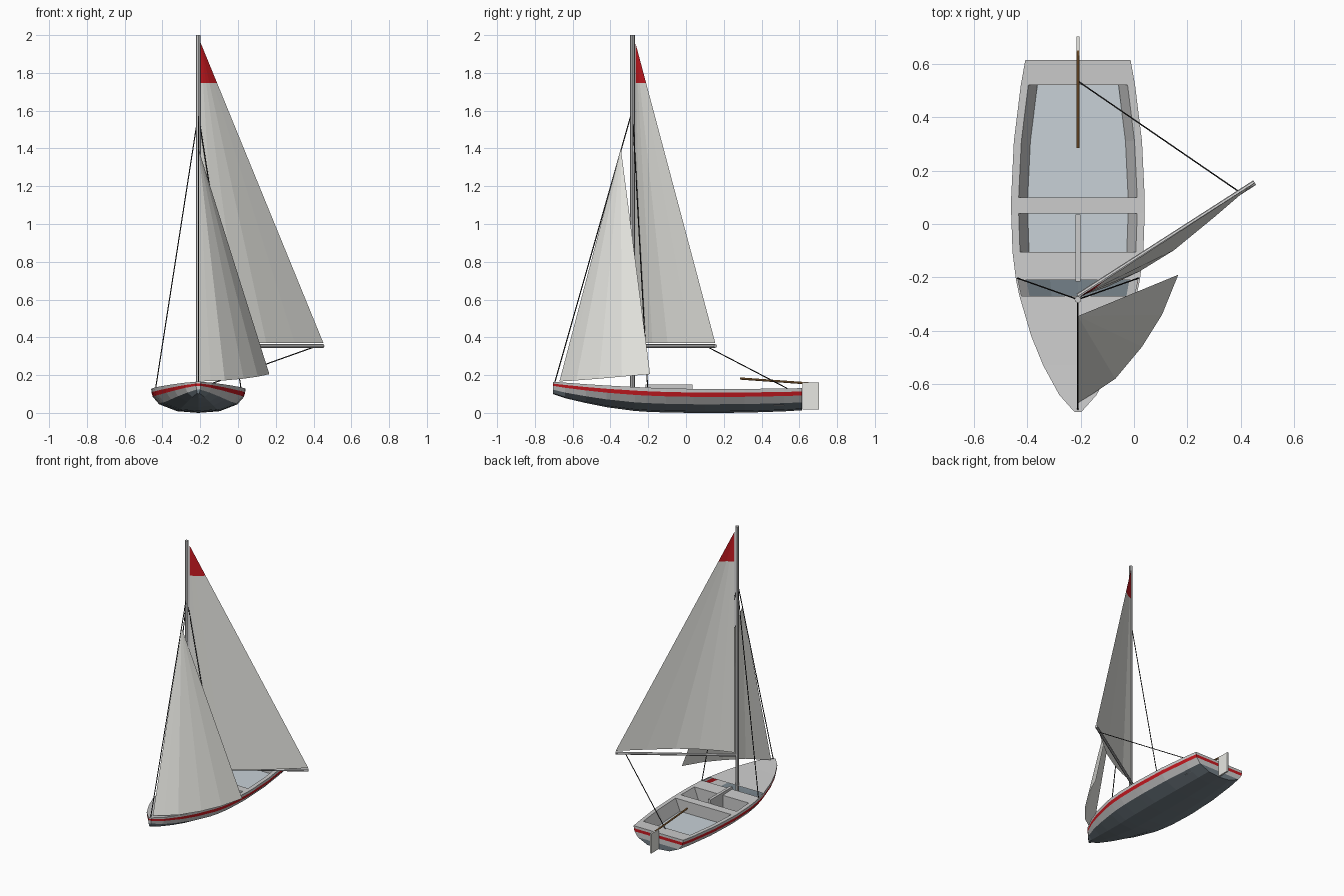
import bpy
from mathutils import Vector

if "Cube" in bpy.data.objects:
    bpy.data.objects.remove(bpy.data.objects["Cube"])

CX = -0.21  # hull centreline


def material(name, rgb):
    m = bpy.data.materials.new(name)
    m.diffuse_color = (*rgb, 1)
    m.use_nodes = True
    m.node_tree.nodes["Principled BSDF"].inputs["Base Color"].default_value = m.diffuse_color
    return m


RED = material("red_paint", (0.58, 0.01, 0.015))
SLATE = material("bottom_paint", (0.17, 0.21, 0.24))
FLOOR = material("floor_paint", (0.58, 0.64, 0.68))
CLOTH = material("sail_cloth", (0.80, 0.80, 0.76))
WOOD = material("varnished_wood", (0.36, 0.17, 0.05))
ROPE = material("dark_rope", (0.02, 0.02, 0.02))
GREY = material("grey_paint", (0.62, 0.62, 0.61))


def mesh(name, verts, faces, mats=(), idx=None):
    me = bpy.data.meshes.new(name)
    me.from_pydata([tuple(v) for v in verts], [], faces)
    for m in mats:
        me.materials.append(m)
    if idx:
        me.polygons.foreach_set("material_index", idx)
    ob = bpy.data.objects.new(name, me)
    bpy.context.collection.objects.link(ob)
    return ob


def rod(name, a, b, r, sides=6, mat=None):
    a, b = Vector(a), Vector(b)
    bpy.ops.mesh.primitive_cylinder_add(vertices=sides, radius=r, depth=(b - a).length,
                                        location=(a + b) / 2)
    ob = bpy.context.object
    ob.name = name
    ob.rotation_euler = (b - a).to_track_quat('Z', 'Y').to_euler()
    if mat:
        ob.data.materials.append(mat)
    return ob


def box(name, lo, hi, mat=None):
    lo, hi = Vector(lo), Vector(hi)
    bpy.ops.mesh.primitive_cube_add(size=1, location=(lo + hi) / 2)
    ob = bpy.context.object
    ob.name = name
    ob.scale = hi - lo
    if mat:
        ob.data.materials.append(mat)
    return ob


# hull stations: y, half beam, sheer height, keel height
STATIONS = [(-0.705, 0.012, 0.165, 0.100), (-0.64, 0.070, 0.160, 0.078),
            (-0.53, 0.130, 0.152, 0.052), (-0.42, 0.175, 0.145, 0.030),
            (-0.27, 0.219, 0.137, 0.010), (-0.21, 0.232, 0.134, 0.006),
            (-0.105, 0.245, 0.130, 0.002), (0.04, 0.250, 0.127, 0.0),
            (0.10, 0.250, 0.126, 0.0), (0.31, 0.240, 0.127, 0.001),
            (0.52, 0.214, 0.129, 0.008), (0.615, 0.197, 0.131, 0.014)]
# cross-section: fraction of beam, fraction of depth, from gunwale to keel
SECTION = [(1, 0), (0.99, 0.15), (0.965, 0.33), (0.83, 0.64), (0.45, 0.93), (0, 1)]
BAND = [0, 1, 0, 2, 2]

# hull shell with red stripe and dark bottom
verts, faces, idx = [], [], []
n = len(SECTION)
W = 2 * n - 1
for y, h, zs, zk in STATIONS:
    half = [(h * u, zs + (zk - zs) * v) for u, v in SECTION]
    ring = [(-x, z) for x, z in half] + [(x, z) for x, z in half[-2::-1]]
    verts += [(CX + x, y, z) for x, z in ring]
for s in range(len(STATIONS) - 1):
    for k in range(W - 1):
        a = s * W + k
        faces.append((a, a + W, a + W + 1, a + 1))
        idx.append(BAND[min(k, W - 2 - k)])
for base, flip in ((0, False), ((len(STATIONS) - 1) * W, True)):  # stem and transom
    for k in range(n - 1):
        f = [base + k, base + k + 1, base + W - 2 - k, base + W - 1 - k]
        f = list(dict.fromkeys(f))
        faces.append(tuple(f[::-1] if flip else f))
        idx.append(BAND[k])
mesh("hull", verts, faces, [GREY, RED, SLATE], idx)

# deck with three openings, keyed by first station of each open bay -> side deck width
OPEN = {4: 0.008, 6: 0.028, 8: 0.028, 9: 0.028}
verts, faces = [], []
for s in range(len(STATIONS) - 1):
    (y0, h0, z0, _), (y1, h1, z1, _) = STATIONS[s:s + 2]
    spans = [(-1, 0, 1, 0)]
    if s in OPEN:
        w = OPEN[s]
        spans = [(-1, 0, -1, w), (1, w, 1, 0)]
    for sa, wa, sb, wb in spans:
        b = len(verts)
        verts += [(CX + sa * (h0 - wa), y0, z0), (CX + sb * (h0 - wb), y0, z0),
                  (CX + sb * (h1 - wb), y1, z1), (CX + sa * (h1 - wa), y1, z1)]
        faces.append((b, b + 1, b + 2, b + 3))
mesh("deck", verts, faces, [GREY])


# sunken cockpit wells: sloping sides, upright ends, painted floor
def well(name, first, last, zf=0.04):
    verts, faces, idx = [], [], []
    rows = STATIONS[first:last + 1]
    for y, h, z, _ in rows:
        t, f = h - 0.028, h - 0.062
        verts += [(CX - t, y, z), (CX - f, y, zf), (CX + f, y, zf), (CX + t, y, z)]
    for s in range(len(rows) - 1):
        for k in range(3):
            a = s * 4 + k
            faces.append((a, a + 1, a + 5, a + 4))
            idx.append(int(k == 1))
    e = 4 * (len(rows) - 1)
    faces += [(3, 2, 1, 0), (e, e + 1, e + 2, e + 3)]
    mesh(name, verts, faces, [GREY, FLOOR], idx + [0, 0])


well("forward_cockpit", 6, 7)
well("aft_cockpit", 8, 10)
box("centreboard_case", (CX - 0.01, -0.215, 0.04), (CX + 0.01, 0.035, 0.15), GREY)

# rudder and tiller
box("rudder", (CX - 0.006, 0.618, 0.018), (CX + 0.006, 0.703, 0.16), CLOTH)
rod("tiller", (CX, 0.65, 0.156), (CX, 0.285, 0.182), 0.006, 8, WOOD)

# spars
rod("mast", (CX, -0.283, 0.02), (CX, -0.283, 2.0), 0.0125, 8, GREY)
rod("boom", (CX, -0.27, 0.354), (0.452, 0.155, 0.354), 0.010, 8, GREY)


# sails: bellied foot curve, straight ribs to the head, optional coloured tip
def sail(name, head, foot, tip=0):
    head = Vector(head)
    foot = [Vector(p) for p in foot]
    m = len(foot)
    cut = [head.lerp(p, tip) for p in foot]
    verts, faces, idx = foot + [head], [], []
    if tip:
        verts += cut
        for k in range(m - 1):
            faces += [(k, k + 1, m + 2 + k, m + 1 + k), (m + 1 + k, m + 2 + k, m)]
            idx += [0, 1]
    else:
        faces = [(k, k + 1, m) for k in range(m - 1)]
        idx = [0] * len(faces)
    mesh(name, verts, faces, [CLOTH, RED], idx)


sail("mainsail", (-0.198, -0.268, 1.96),
     [(-0.198, -0.268, 0.37), (-0.10, -0.235, 0.37), (0.02, -0.178, 0.37),
      (0.15, -0.098, 0.37), (0.30, 0.025, 0.37), (0.452, 0.155, 0.37)], 0.135)
sail("jib", (CX, -0.345, 1.40),
     [(CX, -0.67, 0.167), (-0.145, -0.63, 0.168), (-0.07, -0.58, 0.172), (0.03, -0.46, 0.181),
      (0.105, -0.34, 0.192), (0.166, -0.19, 0.205)])

# rigging
for side, label in ((-1, "left"), (1, "right")):
    rod(label + "_shroud", (CX + side * 0.226, -0.203, 0.13), (CX + side * 0.008, -0.28, 1.53),
        0.003, 6, ROPE)
rod("forestay", (CX, -0.695, 0.16), (CX, -0.293, 1.57), 0.003, 6, ROPE)
rod("mainsheet", (0.395, 0.12, 0.346), (CX, 0.535, 0.13), 0.003, 6, ROPE)
